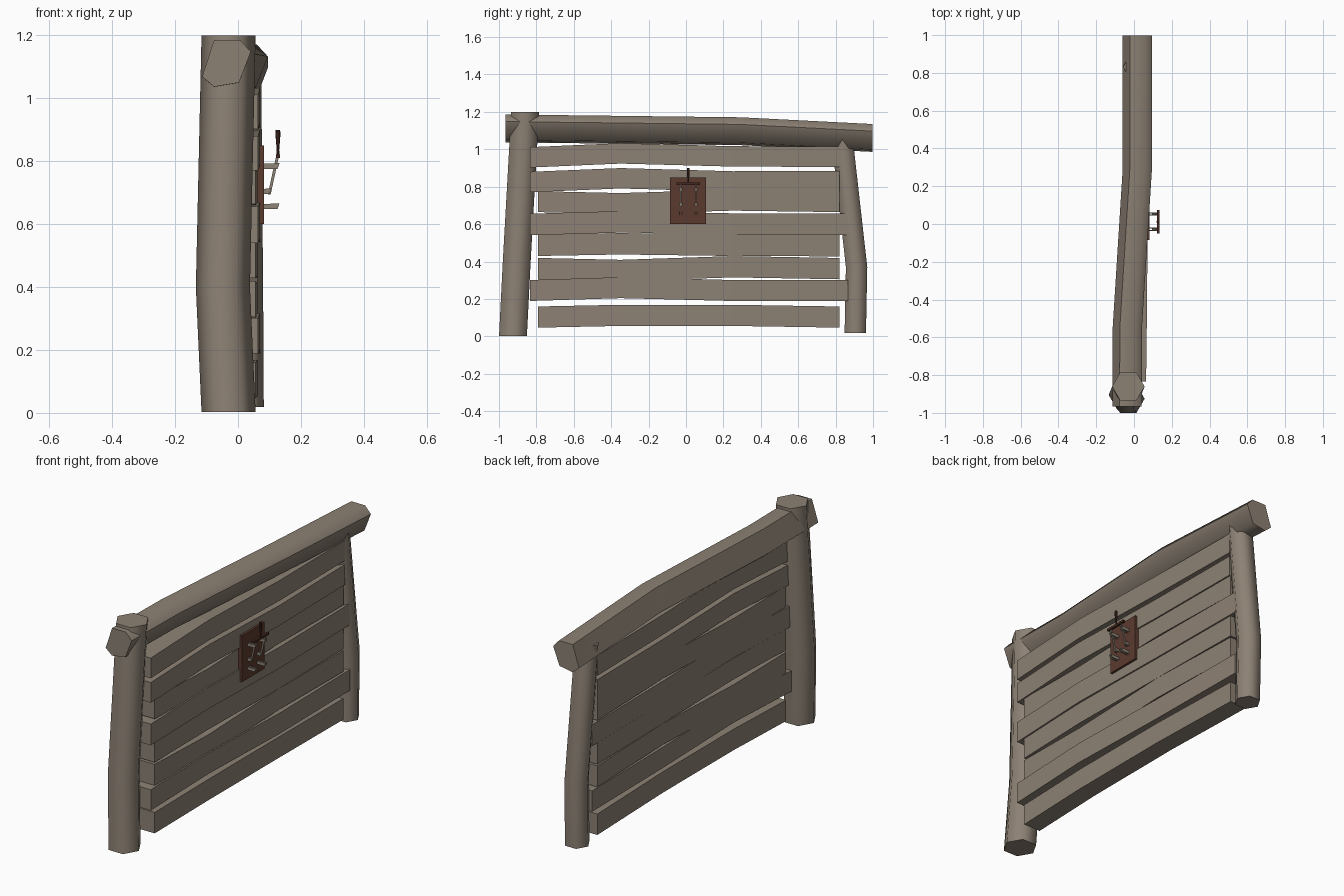
import bpy, bmesh, math
from mathutils import Vector

if "Cube" in bpy.data.objects:
    bpy.data.objects.remove(bpy.data.objects["Cube"])


def material(name, rgb):
    m = bpy.data.materials.new(name)
    m.diffuse_color = (*rgb, 1)
    m.use_nodes = True
    m.node_tree.nodes["Principled BSDF"].inputs["Base Color"].default_value = m.diffuse_color
    return m


WOOD = material("weathered_wood", (0.265, 0.22, 0.175))
BOARD = material("red_brown_board", (0.105, 0.042, 0.028))
HANDLE = material("dark_brown_handle", (0.06, 0.022, 0.015))
METAL = material("dull_metal", (0.27, 0.225, 0.18))


def loft(name, rings, mat, smooth_angle=None):
    """Skin a row of equal-sized rings and cap both ends."""
    bm = bmesh.new()
    rows = [[bm.verts.new(p) for p in ring] for ring in rings]
    n = len(rows[0])
    for a, b in zip(rows, rows[1:]):
        for i in range(n):
            j = (i + 1) % n
            bm.faces.new((a[i], a[j], b[j], b[i]))
    bm.faces.new(rows[0])
    bm.faces.new(rows[-1])
    bmesh.ops.recalc_face_normals(bm, faces=bm.faces)
    me = bpy.data.meshes.new(name)
    bm.to_mesh(me)
    bm.free()
    me.materials.append(mat)
    if smooth_angle:
        for p in me.polygons:
            p.use_smooth = True
        me.set_sharp_from_angle(angle=math.radians(smooth_angle))
    ob = bpy.data.objects.new(name, me)
    bpy.context.collection.objects.link(ob)
    return ob


def log(name, path, section, u, v, angle):
    """Crooked log: a section in the plane of u and v, moved along the path."""
    u, v = Vector(u), Vector(v)
    return loft(name, [[Vector(c) + a * u + b * v for a, b in section] for c in path], WOOD, angle)


def hexagon(r):
    return [(r * math.cos(i * math.pi / 3), r * math.sin(i * math.pi / 3)) for i in range(6)]


def box(name, x, y, z, mat):
    rings = [[(x[0], y[0], h), (x[1], y[0], h), (x[1], y[1], h), (x[0], y[1], h)] for h in z]
    return loft(name, rings, mat)


# Posts and the unevenly hewn top rail
X, Y, Z = (1, 0, 0), (0, 1, 0), (0, 0, 1)
log("front_post", [(-0.03, -0.925, 0.003), (-0.048, -0.905, 0.4), (-0.03, -0.86, 1.2)],
    hexagon(0.086), X, Y, 70)
log("back_post", [(0.016, 0.905, 0.018), (0.014, 0.912, 0.37), (0.008, 0.832, 1.08)],
    hexagon(0.066), X, Y, 70)
rail = [(-0.038, 0.073), (0.044, 0.073), (0.079, 0.035),
        (0.041, -0.063), (-0.038, -0.076), (-0.076, -0.044)]
log("top_rail", [(-0.038, -0.965, 1.113), (-0.037, -0.55, 1.108),
                 (0.016, 0.29, 1.098), (0.016, 0.997, 1.062)], rail, X, Z, 62)

# Planks: centre height at four stations, board height, front layer or not
planks = [
    (0.103, 0.112, 0.112, 0.103, 0.113, False),
    (0.245, 0.260, 0.245, 0.245, 0.112, True),
    (0.362, 0.352, 0.372, 0.362, 0.114, False),
    (0.487, 0.495, 0.487, 0.485, 0.115, False),
    (0.598, 0.612, 0.600, 0.600, 0.115, True),
    (0.720, 0.710, 0.728, 0.720, 0.112, False),
    (0.825, 0.845, 0.828, 0.830, 0.109, True),
    (0.957, 0.978, 0.962, 0.960, 0.109, True),
]
for k, (*mids, high, front) in enumerate(planks):
    ends = (-0.835, 0.865 if k < 5 else 0.82) if front else (-0.79, 0.82)
    stations = (ends[0], -0.35, 0.25, ends[1])
    x_front = 0.064 if front else 0.056
    rings = []
    for y, zc, bow in zip(stations, mids, (0, 0.006, 0.007, 0)):
        xa, xb = bow - 0.045, x_front + bow
        lo, hi = zc - high / 2, zc + high / 2
        rings.append([(xa, y, lo), (xb, y, lo), (xb, y, hi), (xa, y, hi)])
    loft(f"plank_{k + 1}", rings, WOOD)

# Switch board with two blades, their clips, a crossbar and a handle
box("switch_board", (0.058, 0.083), (-0.085, 0.108), (0.60, 0.85), BOARD)
for side, y in (("left", -0.028), ("right", 0.053)):
    for row, z, tip in (("top", 0.785, 0.132), ("middle", 0.705, 0.106), ("bottom", 0.657, 0.132)):
        for e in (-1, 1):
            yc = y + e * 0.006
            loft(f"{side}_{row}_clip", [
                [(xx, yy, zz) for xx, zz in ((0.08, z - 0.009), (tip - 0.006, z - 0.009),
                                            (tip, z + 0.009), (0.08, z + 0.007))]
                for yy in (yc - 0.0025, yc + 0.0025)], METAL)
    loft(f"{side}_blade", [[(xx, yy, zz) for xx, zz in
                           ((0.095, 0.695), (0.104, 0.695), (0.131, 0.82), (0.122, 0.82))]
                          for yy in (y - 0.003, y + 0.003)], METAL)
box("crossbar", (0.121, 0.134), (-0.05, 0.075), (0.81, 0.822), HANDLE)


def ring(z, r):
    return [(0.127 + r * math.cos(i * math.pi / 4), 0.012 + r * math.sin(i * math.pi / 4), z)
            for i in range(8)]


loft("switch_handle", [ring(0.815, 0.006), ring(0.835, 0.004), ring(0.885, 0.008),
                       ring(0.90, 0.007)], HANDLE, 40)
